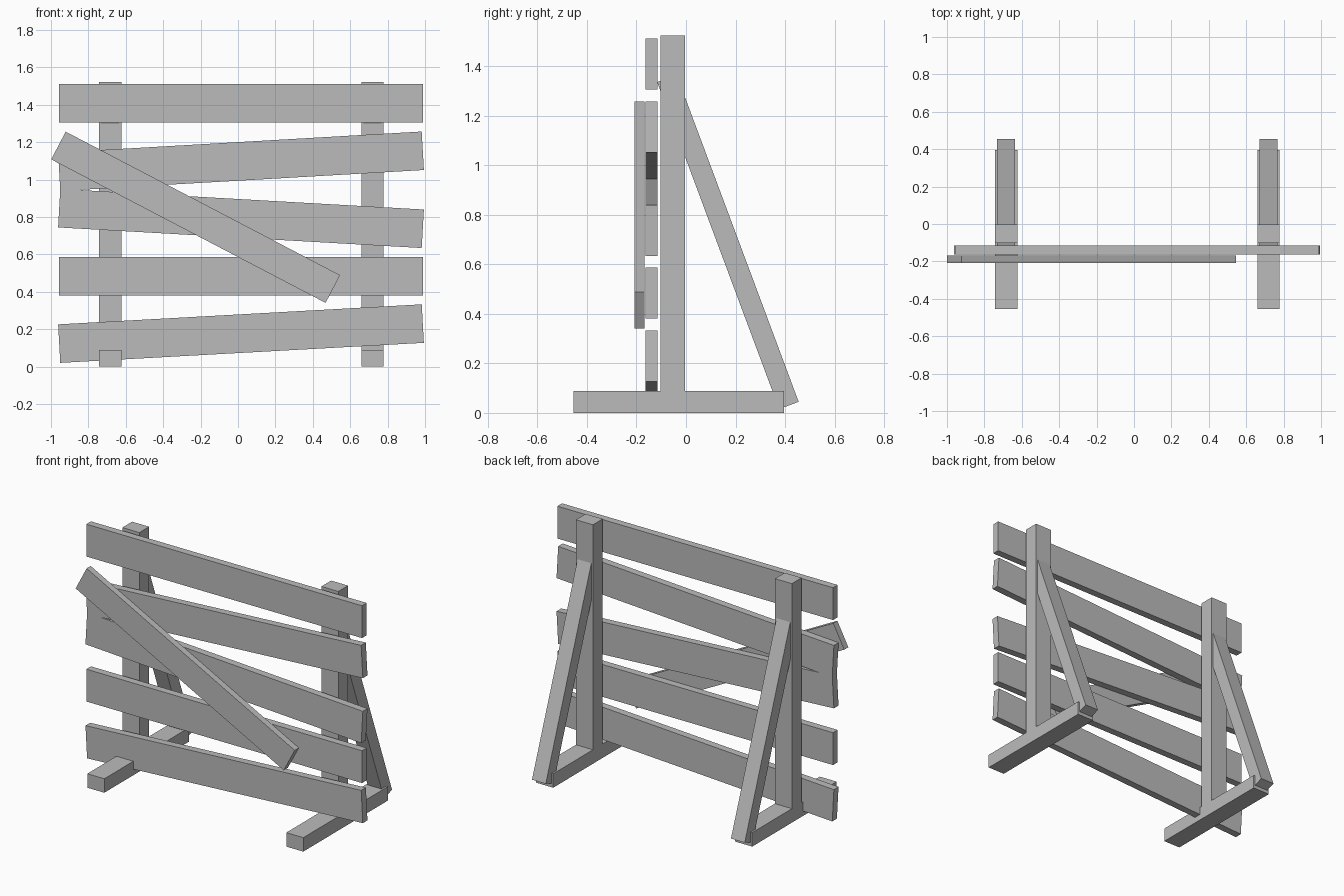
import bpy
import math
from mathutils import Matrix, Vector

cube = bpy.data.objects.get("Cube")
if cube:
    bpy.data.objects.remove(cube, do_unlink=True)

# Single plain grey material
grey = bpy.data.materials.new("plain_grey")
grey.use_nodes = True
colour = (0.5, 0.5, 0.5, 1)
grey.diffuse_color = colour
grey.node_tree.nodes["Principled BSDF"].inputs["Base Color"].default_value = colour


def beam(name, start, end, width, depth):
    """Rectangular timber between two end centres; width lies in x, depth in y
    for an upright beam, and both tilt with it."""
    start, end = Vector(start), Vector(end)
    axis = (end - start).normalized()
    # Sideways timbers keep their depth along y; all others their width along x
    if abs(axis.x) > 0.5:
        depth_dir = Vector((0, 1, 0))
        width_dir = depth_dir.cross(axis)
    else:
        width_dir = Vector((1, 0, 0))
        depth_dir = axis.cross(width_dir)
    rotation = Matrix((width_dir, depth_dir, axis)).transposed()
    bpy.ops.mesh.primitive_cube_add(size=1)
    obj = bpy.context.object
    obj.name = name
    size = Matrix.Diagonal((width, depth, (end - start).length, 1))
    obj.data.transform(rotation.to_4x4() @ size)
    obj.location = (start + end) / 2
    obj.data.materials.append(grey)
    return obj


# Two supports: foot, upright post and slanted back brace
for side, x in (("right", -0.684), ("left", 0.719)):
    beam(f"{side}_foot", (x, -0.455, 0.0445), (x, 0.396, 0.0445), 0.12, 0.089)
    beam(f"{side}_post", (x, -0.053, 0.08), (x, -0.053, 1.523), 0.12, 0.098)
    beam(f"{side}_brace", (x, 0.4155, 0.03), (x, -0.077, 1.35), 0.097, 0.084)

# Horizontal planks: height of the right end and of the left end
planks = {
    "top_plank": (1.408, 1.408),
    "upper_plank": (1.042, 1.154),
    "middle_plank": (0.847, 0.737),
    "lower_plank": (0.484, 0.484),
    "bottom_plank": (0.123, 0.23),
}
for name, (z_right, z_left) in planks.items():
    beam(name, (-0.956, -0.139, z_right), (0.988, -0.139, z_left), 0.206, 0.047)

# Diagonal plank nailed across the front
beam("diagonal_plank", (-0.96, -0.188, 1.182), (0.507, -0.188, 0.415), 0.167, 0.041)
